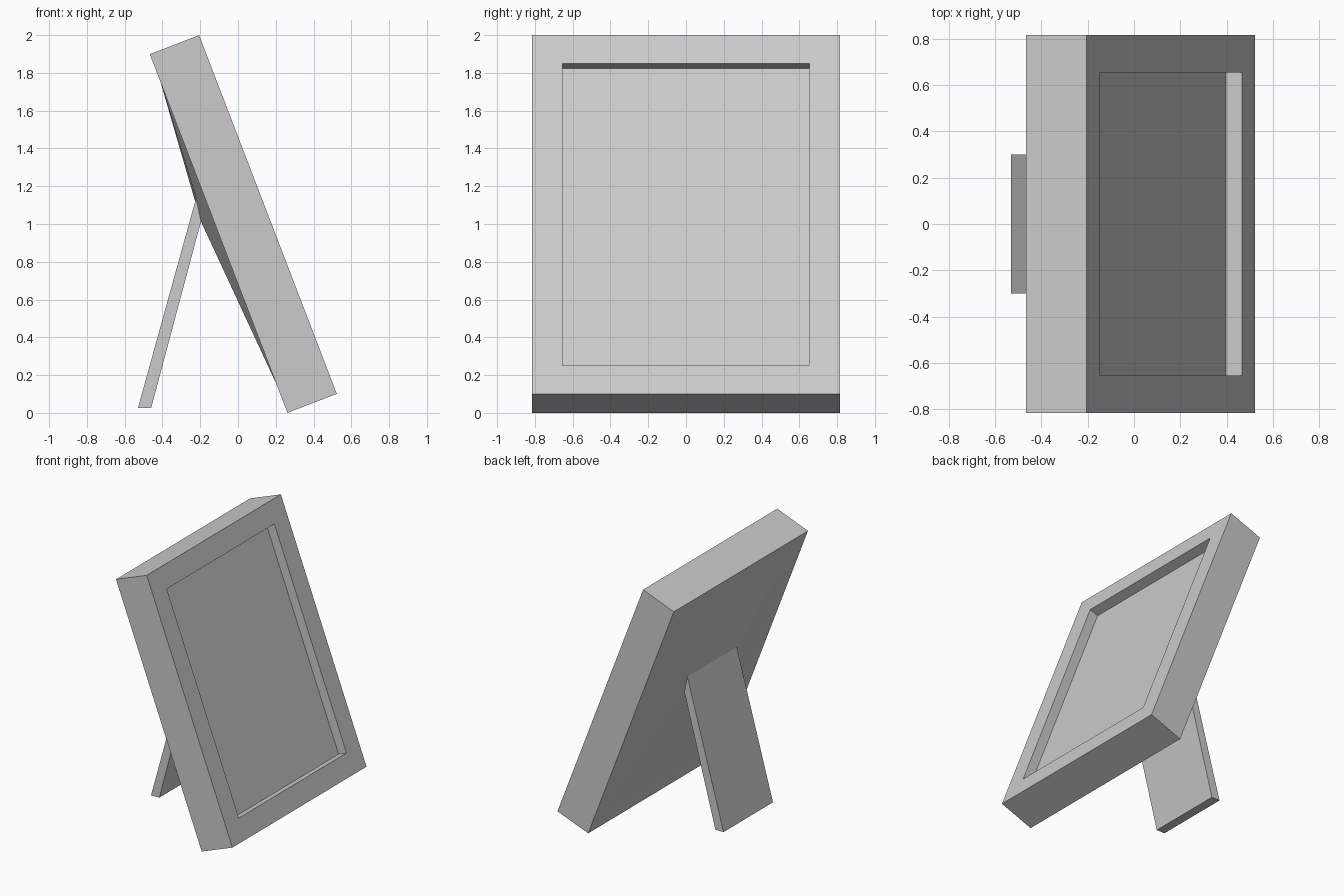
import bpy, bmesh
from math import radians
from mathutils import Matrix, Vector

cube = bpy.data.objects.get("Cube")
if cube:
    bpy.data.objects.remove(cube, do_unlink=True)

# Sizes
WIDTH, HEIGHT, THICK = 1.63, 2.034, 0.28
BORDER, RECESS = 0.228, 0.072
LEG_HALF = 0.30
LEG_TOP_OUTER, LEG_TOP_INNER = (-0.222, 1.137), (-0.196, 1.013)
LEG_FOOT_OUTER, LEG_FOOT_INNER = (-0.53, 0.025), (-0.46, 0.025)

grey = bpy.data.materials.new("plain grey")
grey.use_nodes = True
grey.diffuse_color = (0.6, 0.6, 0.6, 1)
grey.node_tree.nodes["Principled BSDF"].inputs["Base Color"].default_value = (0.6, 0.6, 0.6, 1)


def add_object(name, bm):
    mesh = bpy.data.meshes.new(name)
    bmesh.ops.recalc_face_normals(bm, faces=bm.faces)
    bm.to_mesh(mesh)
    bm.free()
    mesh.materials.append(grey)
    obj = bpy.data.objects.new(name, mesh)
    bpy.context.collection.objects.link(obj)
    return obj


def end_face(bm, sign):
    return max(bm.faces, key=lambda f: sign * f.normal.x * 10 + sign * f.calc_center_median().x)


# Leaning frame: a slab with a recessed picture panel
bm = bmesh.new()
bmesh.ops.create_cube(bm, size=1, matrix=Matrix.Diagonal((THICK, WIDTH, HEIGHT, 1)))
bm.normal_update()
panel, back = end_face(bm, 1), end_face(bm, -1)
bmesh.ops.inset_region(bm, faces=[panel], thickness=BORDER)
rim = bmesh.ops.extrude_discrete_faces(bm, faces=[panel])["faces"][0]
bmesh.ops.translate(bm, verts=rim.verts, vec=(-RECESS, 0, 0))

# Back panel rises as a shallow hip to meet the top of the leg
bmesh.ops.inset_region(bm, faces=[back], thickness=BORDER)
bmesh.ops.inset_region(bm, faces=[back], thickness=BORDER)
hip = list(back.verts)
bmesh.ops.transform(bm, verts=bm.verts,
                    matrix=Matrix.Translation((0.028, 0, 1)) @ Matrix.Rotation(radians(-21), 4, "Y"))
middle = back.calc_center_median().z
for v in hip:
    x, z = LEG_TOP_OUTER if v.co.z > middle else LEG_TOP_INNER
    v.co = Vector((x, LEG_HALF if v.co.y > 0 else -LEG_HALF, z))
bmesh.ops.delete(bm, geom=[back], context="FACES_ONLY")
add_object("picture_frame", bm)

# Support leg: side profile extruded across its width
bm = bmesh.new()
profile = (LEG_TOP_OUTER, LEG_TOP_INNER, LEG_FOOT_INNER, LEG_FOOT_OUTER)
side = bm.faces.new([bm.verts.new((x, -LEG_HALF, z)) for x, z in profile])
extruded = bmesh.ops.extrude_face_region(bm, geom=[side])["geom"]
bmesh.ops.translate(bm, verts=[g for g in extruded if isinstance(g, bmesh.types.BMVert)],
                    vec=(0, 2 * LEG_HALF, 0))
add_object("support_leg", bm)
